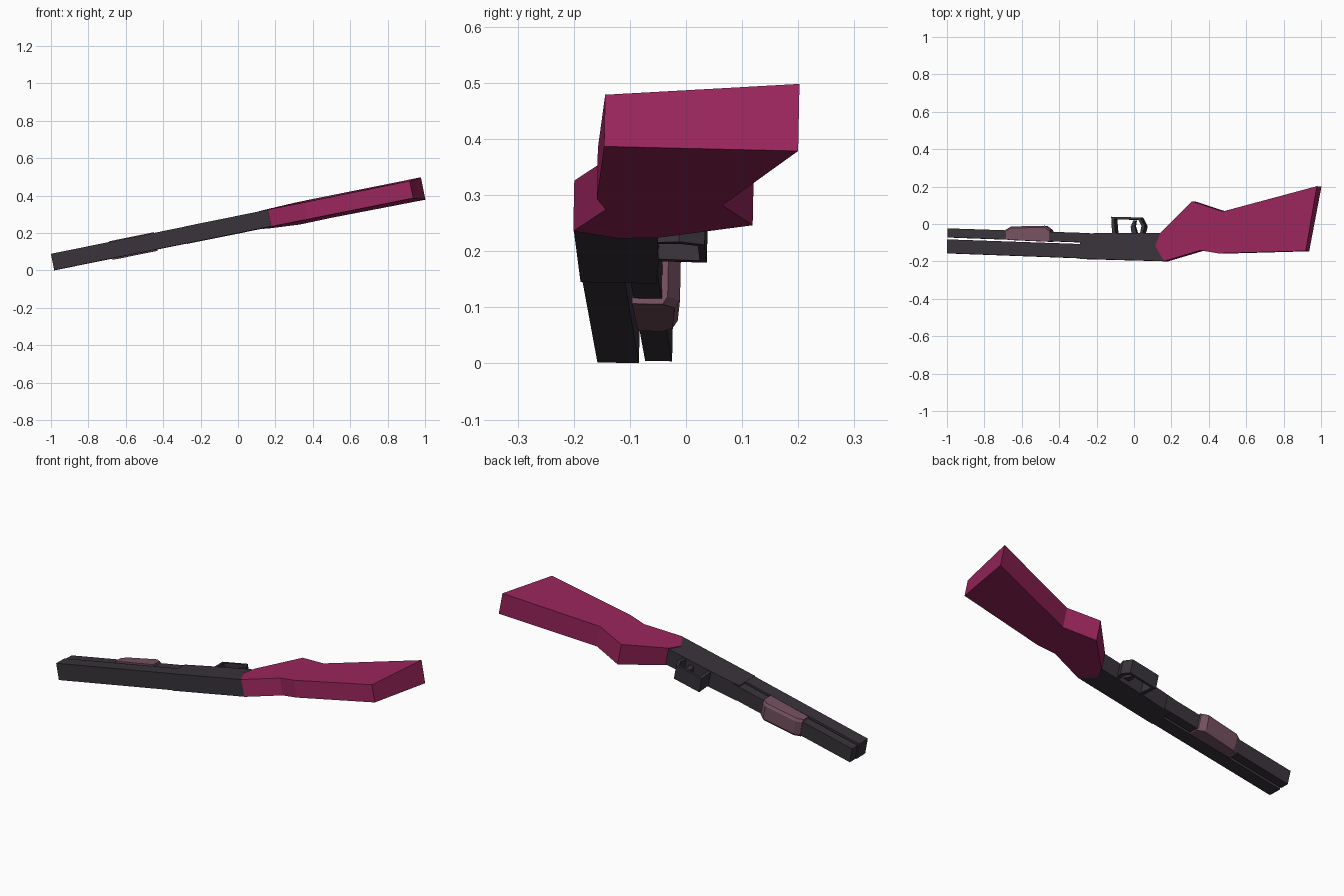
import bpy, bmesh
from mathutils import Vector

if "Cube" in bpy.data.objects:
    bpy.data.objects.remove(bpy.data.objects["Cube"])

# The gun lies on its side on a tilted plane: z = Z0 + SX*x + SY*y
Z0, SX, SY = 0.2425, 0.202, -0.0206
NORMAL = Vector((-SX, -SY, 1)).normalized()


def material(name, rgb):
    m = bpy.data.materials.new(name)
    m.diffuse_color = (*rgb, 1)
    m.use_nodes = True
    m.node_tree.nodes["Principled BSDF"].inputs["Base Color"].default_value = m.diffuse_color
    return m


WINE = material("wine_red", (0.33, 0.019, 0.11))
DARK = material("dark_metal", (0.040, 0.033, 0.043))
MAUVE = material("mauve", (0.18, 0.082, 0.117))


def place(x, y, w):
    """Point on the gun's middle plane, moved w along the plane's normal."""
    return Vector((x, y, Z0 + SX * x + SY * y)) + NORMAL * w


def loft(name, rings, mat):
    """Join closed rings of (x, y, w) points and cap both ends."""
    bm = bmesh.new()
    vs = [[bm.verts.new(place(*p)) for p in ring] for ring in rings]
    n = len(vs[0])
    for a, b in zip(vs, vs[1:]):
        for i in range(n):
            j = (i + 1) % n
            bm.faces.new((a[i], a[j], b[j], b[i]))
    bm.faces.new(vs[0])
    bm.faces.new(vs[-1])
    bmesh.ops.recalc_face_normals(bm, faces=bm.faces[:])
    me = bpy.data.meshes.new(name)
    bm.to_mesh(me)
    bm.free()
    me.materials.append(mat)
    ob = bpy.data.objects.new(name, me)
    bpy.context.collection.objects.link(ob)
    return ob


def prism(name, outline, mat, half=None):
    """Side profile (x, y[, half thickness]) as seen from above, made solid."""
    pts = []
    for p in outline:
        h = half if half is not None else p[2]
        pts.append((p[0] + 0.198 * h, p[1], h))
    return loft(name, [[(x, y, -h) for x, y, h in pts], pts], mat)


# Stock: thicker along its lower edge than along its top
prism("stock", [
    (0.14, -0.050, 0.051), (0.31, 0.120, 0.060), (0.475, 0.066, 0.059),
    (0.978, 0.201, 0.061), (0.918, -0.145, 0.047), (0.45, -0.158, 0.046),
    (0.355, -0.142, 0.046), (0.16, -0.200, 0.046), (0.113, -0.118, 0.048)], WINE)

# Receiver
prism("receiver", [(-0.29, -0.101), (-0.29, -0.187), (0.162, -0.199),
                   (0.162, -0.05), (-0.12, -0.048), (-0.20, -0.050),
                   (-0.29, -0.052)], DARK, 0.0455)

# Barrel and magazine tube
prism("barrel", [(-1.0, -0.083), (-1.0, -0.157), (-0.25, -0.185),
                 (-0.25, -0.109)], DARK, 0.0445)
prism("magazine_tube", [(-0.998, -0.024), (-0.998, -0.072), (-0.25, -0.100),
                        (-0.25, -0.049)], DARK, 0.040)

# Pump handle: chamfered along its lower edges and at both ends
rings = []
for x, top, low in ((-0.68, -0.083, -0.032), (-0.65, -0.086, -0.014),
                    (-0.47, -0.094, -0.010), (-0.44, -0.095, -0.032)):
    rings.append([(x, top, -0.05), (x, low - 0.009, -0.05), (x, low, -0.036),
                  (x, low, 0.036), (x, low - 0.009, 0.05), (x, top, 0.05)])
loft("pump_handle", rings, MAUVE)

# Trigger guard: a wide band bent around the trigger
prism("trigger_guard", [
    (-0.117, -0.06), (-0.122, 0.038), (0.035, 0.034), (0.058, -0.012),
    (0.045, -0.06), (0.030, -0.06), (0.040, -0.012), (0.024, 0.022),
    (-0.105, 0.025), (-0.098, -0.06)], DARK, 0.040)

# Trigger
prism("trigger", [(-0.012, -0.06), (-0.018, -0.015), (-0.004, 0.018),
                  (0.008, 0.018), (0.003, -0.012), (0.018, -0.06)], DARK, 0.02)
